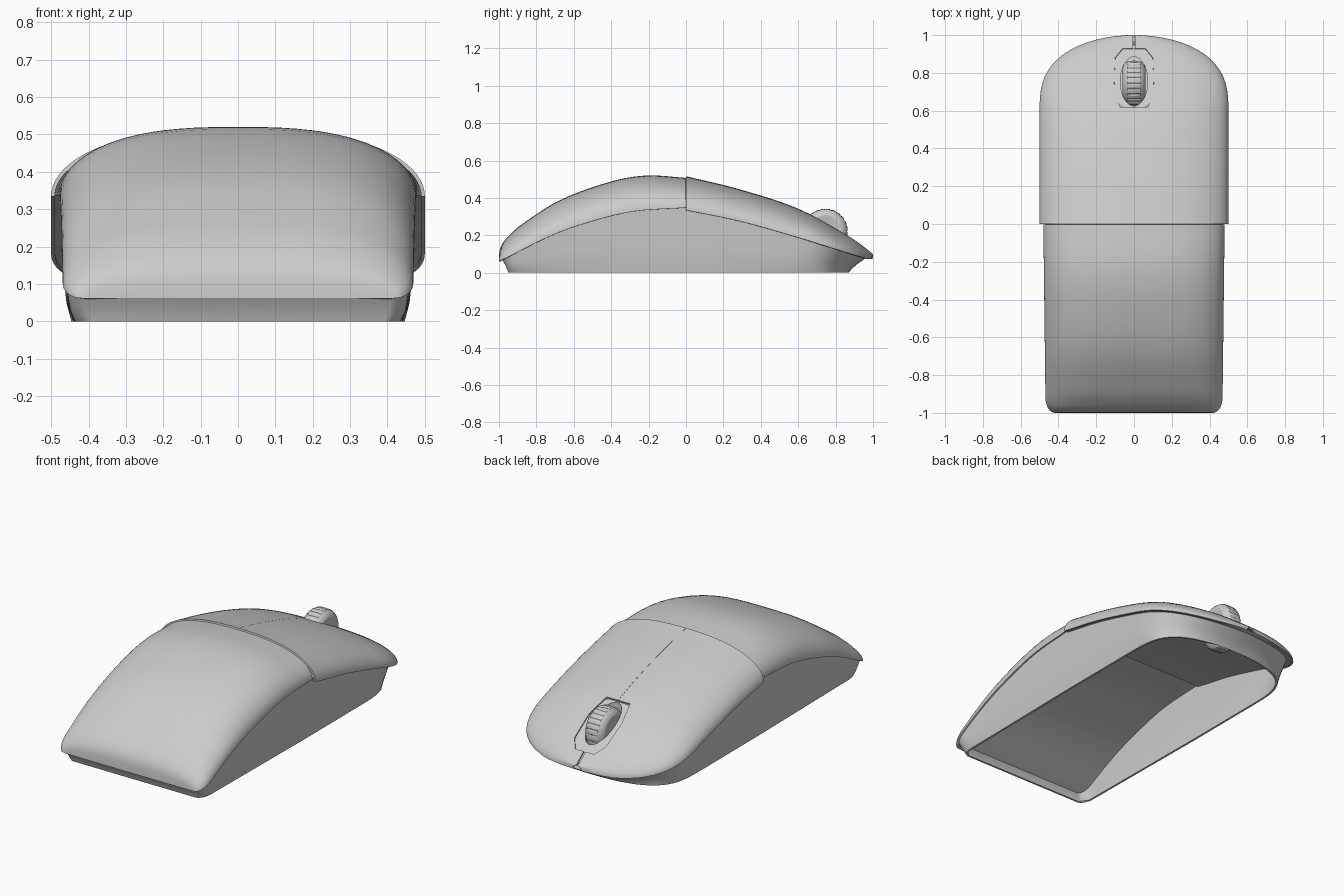
import bpy, bmesh, math
from mathutils import Vector

if "Cube" in bpy.data.objects:
    bpy.data.objects.remove(bpy.data.objects["Cube"])

# Side-view profiles as (y, z): crown line and lower edge of each shell
PALM_TOP = [(-1, .06), (-.998, .11), (-.982, .155), (-.945, .2), (-.89, .25), (-.68, .385),
            (-.4, .488), (-.21, .52), (0, .507)]
PALM_EDGE = [(-1, .062), (-.95, .085), (-.74, .19), (-.57, .255), (-.3, .325), (0, .348)]
BUTTON_TOP = [(0, .516), (.29, .445), (.61, .338), (.88, .19), (1, .1)]
BUTTON_EDGE = [(0, .335), (.29, .275), (.61, .185), (.82, .12), (.97, .075), (1, .075)]


def curve(pts, y):
    """Smooth interpolation through the points (Hermite)."""
    y = min(max(y, pts[0][0]), pts[-1][0])
    i = next(k for k in range(len(pts) - 1) if y <= pts[k + 1][0])

    def slope(k):
        a, b = pts[max(k - 1, 0)], pts[min(k + 1, len(pts) - 1)]
        return (b[1] - a[1]) / (b[0] - a[0])
    (y0, z0), (y1, z1) = pts[i], pts[i + 1]
    h = y1 - y0
    t = (y - y0) / h
    d = (z1 - z0) / h
    m0, m1 = slope(i), slope(i + 1)
    if abs(d) > 0:
        m0 = math.copysign(min(abs(m0), 3 * abs(d)), m0)
        m1 = math.copysign(min(abs(m1), 3 * abs(d)), m1)
    return (z0 * (2*t**3 - 3*t**2 + 1) + z1 * (3*t**2 - 2*t**3)
            + h * (m0 * (t**3 - 2*t**2 + t) + m1 * (t**3 - t**2)))


def half_width(y):
    if y >= 0:
        t = min(max(0, (y - .6) / .4), .999)
        return .5 * math.sqrt(1 - t ** 2.8)
    t = min(max(0, (-y - .92) / .08), 1)
    return .48 + .012 * y - .05 * (1 - math.sqrt(1 - t * t))


def foot_half_width(y):
    """Outline of the base on the ground: squarer at the wheel end."""
    if y < 0:
        return half_width(y) * .93
    t = min(max(0, (y - .5) / .5), .9995)
    return .446 * (1 - t ** 4.5) ** .42


def loft(name, rows, wrap_row=False, wrap_col=False, outward=None):
    """Skin a grid of points; 'outward' gives the wanted normal direction at a point."""
    bm = bmesh.new()
    vs = [[bm.verts.new(p) for p in r] for r in rows]
    n, m = len(rows), len(rows[0])
    for i in range(n if wrap_row else n - 1):
        for j in range(m if wrap_col else m - 1):
            k, l = (i + 1) % n, (j + 1) % m
            bm.faces.new((vs[i][j], vs[i][l], vs[k][l], vs[k][j]))
    bmesh.ops.remove_doubles(bm, verts=bm.verts, dist=1e-5)
    bmesh.ops.recalc_face_normals(bm, faces=bm.faces)
    me = bpy.data.meshes.new(name)
    bm.to_mesh(me)
    bm.free()
    if outward and sum(p.normal.dot(outward(p.center)) * p.area for p in me.polygons) < 0:
        me.flip_normals()
    ob = bpy.data.objects.new(name, me)
    bpy.context.collection.objects.link(ob)
    return ob


def cut_hole(ob, outline):
    """Slice the skin along each side of a convex plan outline and drop what lies inside."""
    bm = bmesh.new()
    bm.from_mesh(ob.data)
    c = sum((Vector((x, y, 0)) for x, y in outline), Vector()) / len(outline)
    planes = []
    for (x0, y0), (x1, y1) in zip(outline, outline[1:] + outline[:1]):
        co, no = Vector((x0, y0, 0)), Vector((y1 - y0, x0 - x1, 0)).normalized()
        if (c - co).dot(no) > 0:
            no = -no
        planes.append((co, no))
        bmesh.ops.bisect_plane(bm, geom=bm.verts[:] + bm.edges[:] + bm.faces[:],
                               plane_co=co, plane_no=no, dist=1e-6)
    inside = [f for f in bm.faces
              if all((f.calc_center_median() - co).dot(no) < 0 for co, no in planes)]
    bmesh.ops.delete(bm, geom=inside, context='FACES')
    bm.to_mesh(ob.data)
    bm.free()


def finish(ob, thickness=0, angle=35):
    bpy.ops.object.select_all(action='DESELECT')
    bpy.context.view_layer.objects.active = ob
    ob.select_set(True)
    if thickness:
        md = ob.modifiers.new("thickness", 'SOLIDIFY')
        md.thickness, md.offset = thickness, -1
        bpy.ops.object.modifier_apply(modifier=md.name)
    bpy.ops.object.shade_smooth_by_angle(angle=math.radians(angle))


def shell(name, stations, top, edge, n=40):
    rows, floor = [], []
    for y in stations:
        w, zt, ze = half_width(y), curve(top, y), curve(edge, y)
        p = 2.5 + (.9 * -y if y < 0 else 0)
        row = []
        for i in range(n + 1):
            a = math.pi * i / n
            c = math.cos(a) if i * 2 != n else 0
            row.append((math.copysign(w * abs(c) ** (2 / p), c), y, ze + (zt - ze) * math.sin(a)))
        rows.append(row)
        floor.append([(s * max(w - .003, .001), y * .998, ze + .003) for s in (-1, 0, 1)])
    # Underside closing the shell, seen as the ceiling of the open base
    finish(loft(name + "_underside", floor, outward=lambda p: Vector((0, 0, -1))))
    return loft(name, rows, outward=lambda p: Vector((0, 0, 1)))


# Stations bunch up toward both rounded ends
N = 28
front_y = [math.sin(math.pi / 2 * i / N) for i in range(N + 1)]
rear_y = [-y for y in reversed(front_y)]

# Palm shell
rear_y[-1] = -.003
palm = shell("palm_shell", rear_y, PALM_TOP, PALM_EDGE)
finish(palm, .01)

# Button shell with wheel opening, front slit and hairline split
HEX = [(.06, .93), (.1, .88), (.105, .74), (.075, .62)]
HEX = HEX + [(-x, y) for x, y in reversed(HEX)]


def box(w, y0, y1):
    return [(-w, y0), (w, y0), (w, y1), (-w, y1)]


buttons = shell("button_shell", front_y, BUTTON_TOP, BUTTON_EDGE)
for outline in (HEX, box(.006, .92, 1.1), box(.0005, -.1, .63)):
    cut_hole(buttons, outline)
finish(buttons, .01)

# Sunken plate around the wheel, with an oval hole
outer, inner = [], []
center = Vector((0, .765))
for i in range(48):
    a = 2 * math.pi * i / 48
    d = Vector((math.sin(a), math.cos(a)))
    r = 1.0
    for p, q in zip(HEX, HEX[1:] + HEX[:1]):
        p, q = Vector(p) - center, Vector(q) - center
        no = Vector((q.y - p.y, p.x - q.x))
        t = p.dot(no) / d.dot(no) if abs(d.dot(no)) > 1e-9 else 0
        r = min(r, t) if t > 0 else r
    for ring, x, y in ((outer, d.x * r, center.y + d.y * r),
                       (inner, d.x * .072, .755 + d.y * .13)):
        ring.append((x, y, curve(BUTTON_TOP, y) - .009))
throat = [(x, y, z - .05) for x, y, z in inner]
plate = loft("wheel_plate", [outer, inner, throat], wrap_col=True,
             outward=lambda p: Vector((0, 0, 1)))
finish(plate)

# Scroll wheel: turned profile with ribs on the tread, hanging a little into the base
tread = [(-.05, 0), (-.052, .05), (-.059, .07), (-.06, .086), (-.055, .098), (-.045, .109),
         (-.034, .116), (-.03, .118)]
tread = tread + [(0, .12)] + [(-x, r) for x, r in reversed(tread)]
SEG = 96
rows = []
for i in range(SEG):
    a = 2 * math.pi * i / SEG
    row = []
    for x, r in tread:
        if abs(x) < .032 and i % 4 == 0:
            r -= .004
        drop = 1.3 if math.sin(a) < 0 else 1
        row.append((x, .745 + r * math.cos(a), .222 + drop * r * math.sin(a)))
    rows.append(row)
wheel = loft("scroll_wheel", rows, wrap_row=True)
finish(wheel, angle=25)

# Open-bottomed base wall, tucked under both shells
side = []
for y in rear_y + front_y[1:]:
    w = half_width(y) * (1 if y < 0 else .96)
    edge = PALM_EDGE if y < 0 else BUTTON_EDGE
    yt = y * (.985 if y < 0 else .965)
    yb = y * (.95 if y < 0 else .87)
    zt = curve(edge, yt) + .004
    wt, wb = max(w - .008, .01), max(foot_half_width(y), .01)
    side.append([(wb + (wt - wb) * math.sqrt(t), yb + (yt - yb) * t ** 1.3, zt * t)
                 for t in (0, .25, .5, .75, 1)])
side += [[(-x, y, z) for x, y, z in c] for c in reversed(side)]
base = loft("base_wall", side, wrap_row=True, outward=lambda p: Vector((p.x, p.y, 0)))
finish(base, .012)
for v in base.data.vertices:
    if v.co.z < .006:
        v.co.z = 0
